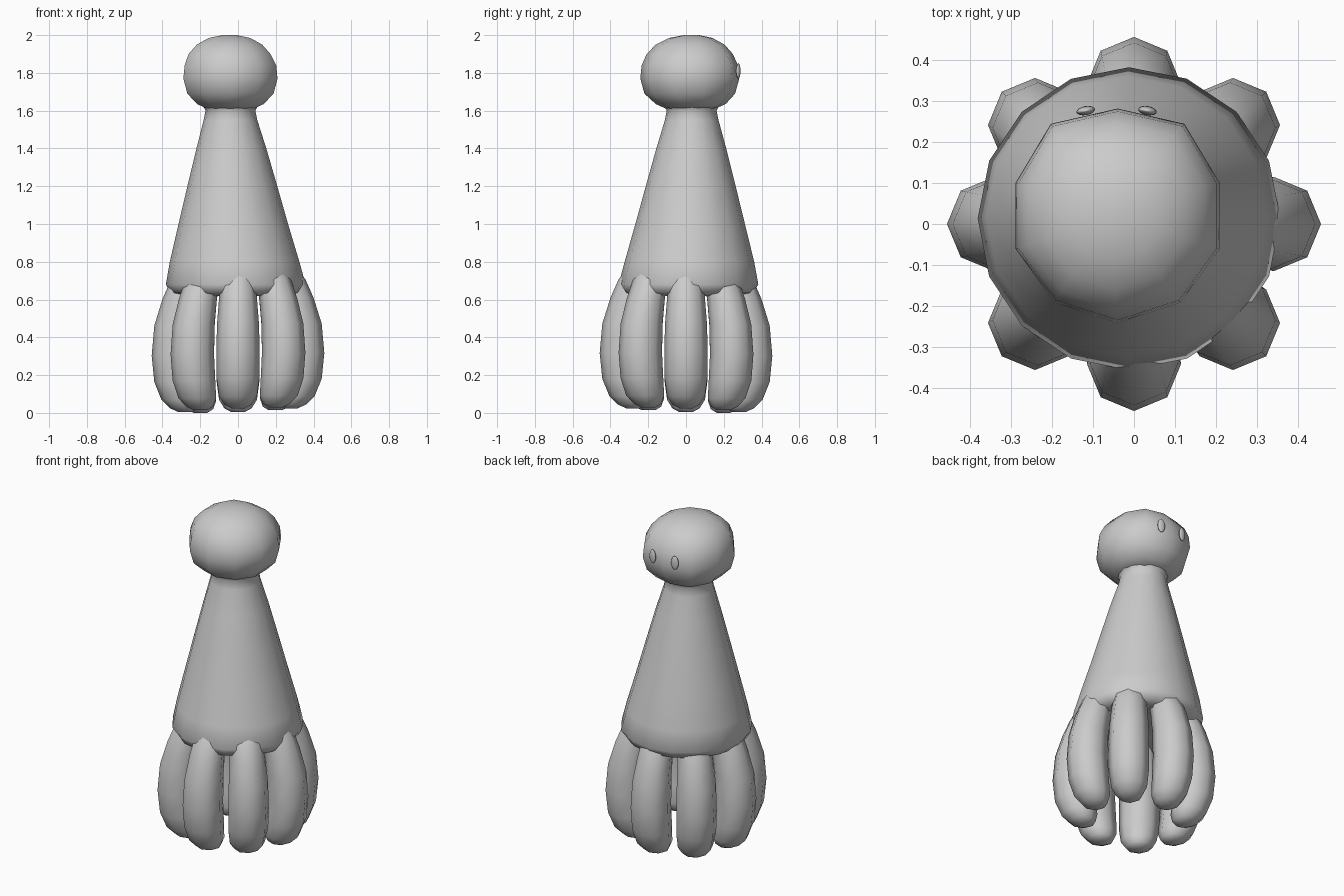
import bpy, bmesh, math
from math import sin, cos, radians

if "Cube" in bpy.data.objects:
    bpy.data.objects.remove(bpy.data.objects["Cube"])

grey = bpy.data.materials.new("plain grey")
grey.use_nodes = True
colour = (0.6, 0.6, 0.6, 1)
grey.diffuse_color = colour
grey.node_tree.nodes["Principled BSDF"].inputs["Base Color"].default_value = colour


def loft(name, rings, sides, start=0.0, bulge=None):
    """Skin horizontal rings given as (x, y, z, radius), with capped ends."""
    bm = bmesh.new()
    loops = []
    for x, y, z, r in rings:
        loop = []
        for i in range(sides):
            a = start + math.tau * i / sides
            k = r * (bulge(a) if bulge else 1)
            loop.append(bm.verts.new((x + k * cos(a), y + k * sin(a), z)))
        loops.append(loop)
    for low, high in zip(loops, loops[1:]):
        for i in range(sides):
            j = (i + 1) % sides
            bm.faces.new((low[i], low[j], high[j], high[i]))
    bm.faces.new(loops[0][::-1])
    bm.faces.new(loops[-1])
    bmesh.ops.recalc_face_normals(bm, faces=bm.faces)
    mesh = bpy.data.meshes.new(name)
    bm.to_mesh(mesh)
    bm.free()
    mesh.materials.append(grey)
    mesh.shade_smooth()
    obj = bpy.data.objects.new(name, mesh)
    bpy.context.collection.objects.link(obj)
    return obj


# Tapering body, leaning slightly towards the head, with a flared neck
loft("body", [
    (-0.01, 0.01, 0.66, 0.16), (-0.01, 0.01, 0.62, 0.28),
    (-0.01, 0.01, 0.635, 0.345), (-0.012, 0.013, 0.68, 0.37),
    (-0.018, 0.018, 0.8, 0.343), (-0.025, 0.022, 1.0, 0.29),
    (-0.03, 0.025, 1.2, 0.238), (-0.035, 0.028, 1.4, 0.185),
    (-0.04, 0.03, 1.55, 0.142), (-0.04, 0.03, 1.6, 0.132),
    (-0.04, 0.03, 1.625, 0.145), (-0.04, 0.03, 1.66, 0.19),
], 16)


# Ten-sided head, broader across the face
def face_bulge(a):
    return 1.06 if 0.7 < sin(a) < 0.95 else 1.0


loft("head", [
    (-0.04, 0.025, 1.61, 0.13), (-0.04, 0.025, 1.635, 0.185),
    (-0.04, 0.02, 1.69, 0.24), (-0.04, 0.02, 1.77, 0.262),
    (-0.04, 0.02, 1.84, 0.255), (-0.045, 0.02, 1.9, 0.228),
    (-0.045, 0.022, 1.95, 0.182), (-0.045, 0.025, 1.985, 0.115),
    (-0.045, 0.03, 2.0, 0.04),
], 10, radians(-90), face_bulge)

# Small flat oval eyes
for side, x in (("right", -0.118), ("left", 0.033)):
    bpy.ops.mesh.primitive_uv_sphere_add(segments=16, ring_count=8, radius=1,
                                         location=(x, 0.277, 1.81))
    eye = bpy.context.object
    eye.name = side + "_eye"
    eye.scale = (0.023, 0.011, 0.042)
    eye.rotation_euler.z = radians(10 if side == "right" else -10)
    eye.data.materials.append(grey)
    eye.data.shade_smooth()

# Eight drooping tentacles: distance from the axis, height, thickness
path = [(0.28, 0.0, 0.035), (0.287, 0.02, 0.072), (0.305, 0.065, 0.1),
        (0.33, 0.16, 0.113), (0.342, 0.3, 0.115), (0.332, 0.46, 0.111),
        (0.3, 0.6, 0.1), (0.265, 0.7, 0.092), (0.21, 0.8, 0.07)]
for n in range(8):
    a = math.tau * n / 8
    lift = 0.014 * (1 + cos(a + radians(45)))
    rings = [(d * cos(a), d * sin(a), z + lift * (1 - z), r) for d, z, r in path]
    loft(f"tentacle_{n + 1}", rings, 8, a)
